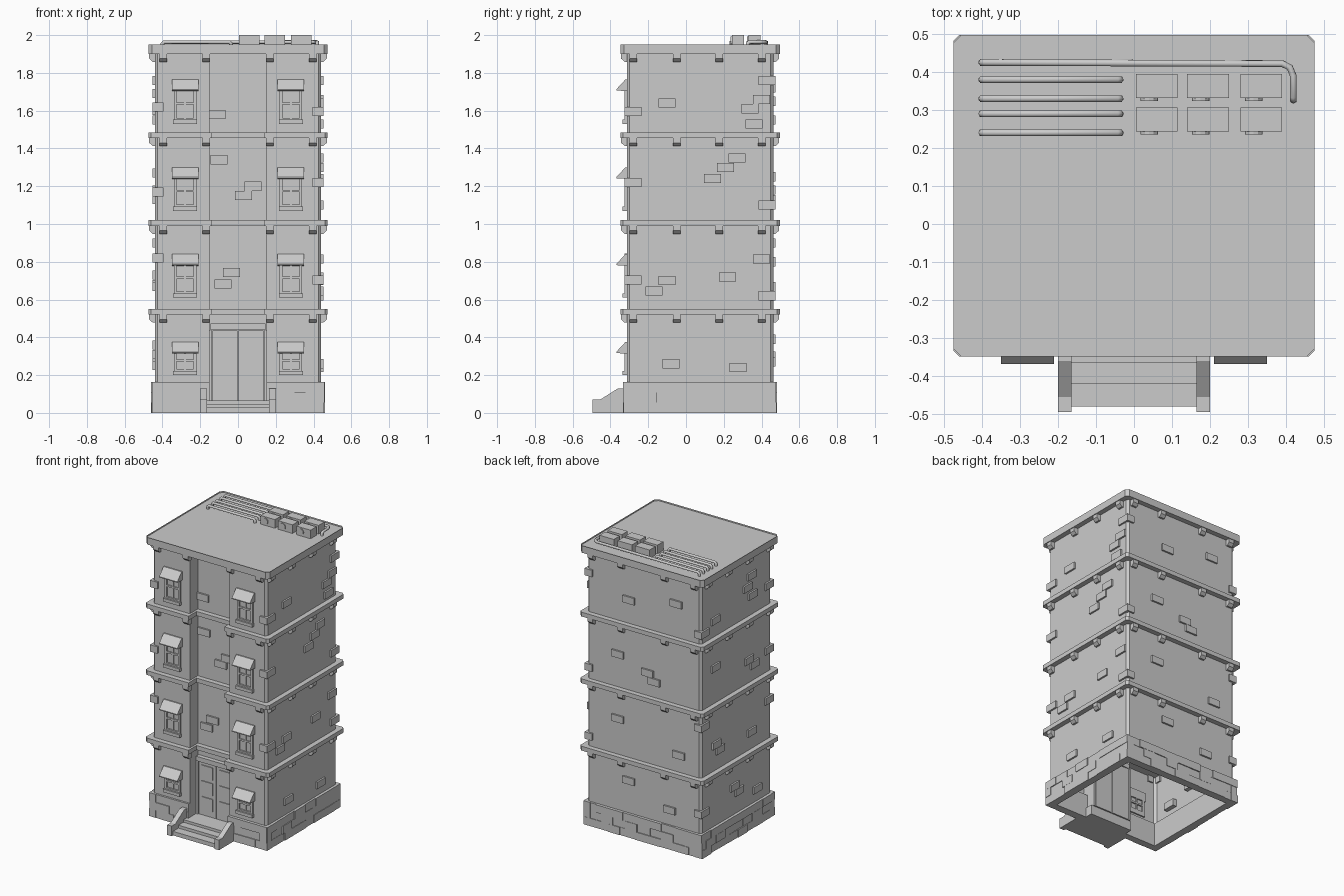
import bpy, bmesh, math, random
from mathutils import Vector, Matrix

if "Cube" in bpy.data.objects:
    bpy.data.objects.remove(bpy.data.objects["Cube"])

random.seed(4)
HW, YB, YF, RY = 0.44, 0.462, -0.313, -0.225   # wall half width, back, front, recess
LEDGES = [(0.52, 0.55), (0.99, 1.02), (1.455, 1.485)]
XYZ = lambda a, b, t: (a, b, t)     # footprint going up
YZ = lambda a, b, t: (t, a, b)      # side profile going along x


def finish(name, bm):
    bmesh.ops.recalc_face_normals(bm, faces=bm.faces)
    me = bpy.data.meshes.new(name)
    bm.to_mesh(me)
    bm.free()
    ob = bpy.data.objects.new(name, me)
    bpy.context.collection.objects.link(ob)
    return ob


def prism(bm, pts, t0, t1, place, caps=True):
    a = [bm.verts.new(place(p, q, t0)) for p, q in pts]
    b = [bm.verts.new(place(p, q, t1)) for p, q in pts]
    for i in range(len(pts)):
        j = (i + 1) % len(pts)
        bm.faces.new((a[i], a[j], b[j], b[i]))
    if caps:
        bm.faces.new(a)
        return bm.faces.new(b)


def box(bm, x0, x1, y0, y1, z0, z1):
    prism(bm, [(x0, y0), (x1, y0), (x1, y1), (x0, y1)], z0, z1, XYZ)


def footprint(o, c, recess=True):
    """Chamfered plan, grown outward by o, with the entrance recess."""
    h, b, f, r = HW + o, YB + o, YF - o, 0.152 - 0.4 * o
    half = [(r, RY - o), (r, f)] if recess else []
    half += [(h - c, f), (h, f + c), (h, b - c), (h - c, b)]
    return half + [(-x, y) for x, y in reversed(half)]


# Walls: open-bottomed shell
bm = bmesh.new()
prism(bm, footprint(0, 0.015), 0, 1.9, XYZ, caps=False)
finish("walls", bm)

# Storey ledges
bm = bmesh.new()
for z0, z1 in LEDGES:
    prism(bm, footprint(0.035, 0.015), z0, z1, XYZ)
finish("storey_ledges", bm)

# Roof slab with a sunken top
bm = bmesh.new()
top = prism(bm, footprint(0.035, 0.02, False), 1.9, 1.95, XYZ)
bmesh.ops.inset_region(bm, faces=[top], thickness=0.018)
for v in top.verts:
    v.co.z -= 0.01
finish("roof_slab", bm)

# Brackets under ledges and roof
bm = bmesh.new()
prof = [(-0.01, 0), (0.03, 0), (0.03, -0.025), (0.012, -0.042), (-0.01, -0.042)]
for z in [l[0] for l in LEDGES] + [1.9]:
    for c in (-0.395, -0.167, 0.167, 0.395):
        prism(bm, prof, c - 0.02, c + 0.02, lambda a, b, t: (t, YF - a, z + b))
        prism(bm, prof, c - 0.02, c + 0.02, lambda a, b, t: (t, YB + a, z + b))
    for c in (-0.28, -0.05, 0.175, 0.40):
        for s in (-1, 1):
            prism(bm, prof, c - 0.02, c + 0.02, lambda a, b, t: (s * (HW + a), t, z + b))
finish("brackets", bm)

# Base course: three staggered brick rows on every side
bm = bmesh.new()


def brick_row(p0, p1, z, shift):
    p0, p1 = Vector(p0), Vector(p1)
    d = (p1 - p0).normalized()
    n = Vector((d.y, -d.x))
    L, t = (p1 - p0).length, 0.0
    step = 0.05 if shift else 0.1
    while t < L - 1e-4:
        e = L if L - t - step < 0.04 else t + step
        o = random.uniform(0.012, 0.021)
        quad = [p0 + d * t + n * o, p0 + d * e + n * o, p0 + d * e - n * 0.035, p0 + d * t - n * 0.035]
        prism(bm, quad, z, z + 0.0545, XYZ)
        t, step = e, random.uniform(0.085, 0.12)


for row in range(3):
    for a, b in [((-HW - .015, YF), (-.152, YF)), ((.152, YF), (HW + .015, YF)), ((HW, YF - .015), (HW, YB + .015)),
                 ((HW + .015, YB), (-HW - .015, YB)), ((-HW, YB + .015), (-HW, YF - .015))]:
        brick_row(a, b, row * 0.0545, row % 2)
finish("base_bricks", bm)

# Scattered raised wall bricks
bm = bmesh.new()
W, H, D = 0.045, 0.024, 0.012
for y, z in [(.40, 1.66), (.34, 1.61), (.36, 1.53), (-.1, 1.64), (.27, 1.35), (.21, 1.30), (.14, 1.24),
             (.22, .72), (.40, .815), (-.1, .70), (-.17, .645), (.275, .24), (-.08, .26)]:
    box(bm, HW - 0.03, HW + D, y - W, y + W, z - H, z + H)
for y, z in [(-.09, 1.76), (-.045, 1.69), (-.1, 1.62), (.31, 1.6), (-.12, 1.13), (-.06, 1.18), (.31, 1.27),
             (.3, .73), (.26, .68), (-.09, .67), (.1, .36), (.05, .31), (-.15, .25)]:
    box(bm, -HW - D, -HW + 0.03, y - W, y + W, z - H, z + H)
for x, z in [(.115, 1.65), (-.25, 1.72), (.2, 1.25), (-.03, 1.18), (-.08, 1.13), (-.27, .67), (.2, .8),
             (.115, .39), (-.2, .27)]:
    box(bm, x - W, x + W, YB - 0.03, YB + D, z - H, z + H)
for x, z in [(-.11, 1.58), (-.035, .743), (-.08, .683), (.08, 1.2), (-.1, 1.34), (.03, 1.15)]:
    box(bm, x - W, x + W, RY - D, RY + 0.03, z - H, z + H)
# Bricks wrapping the corners
for sx, y0, z in [(1, YF - D, 1.595), (1, YF - D, .703), (1, YF - D, 1.22), (-1, YF - D, 1.62),
                  (-1, YF - D, .82), (-1, YF - D, 1.17), (1, YB + D - .09, 1.76), (1, YB + D - .09, 1.1),
                  (1, YB + D - .09, .62), (-1, YB + D - .09, 1.55), (-1, YB + D - .09, .9), (-1, YB + D - .09, .3)]:
    x0, x1 = sorted((sx * (HW + D), sx * (HW - 0.045)))
    box(bm, x0, x1, y0, y0 + 0.09, z - H, z + H)
finish("raised_bricks", bm)

# Windows and awnings
frames, awn = bmesh.new(), bmesh.new()
for top_z, low in [(.375, .20), (.84, .61), (1.30, 1.07), (1.765, 1.53)]:
    for cx in (-.28, .28):
        def bar(x0, x1, z0, z1, d):
            box(frames, cx + x0, cx + x1, YF - d, YF + 0.01, z0, z1)
        for s in (-1, 1):
            bar(*sorted((s * .06, s * .045)), low + .02, top_z - .01, .012)
        bar(-.045, .045, top_z - .025, top_z - .01, .012)
        bar(-.045, .045, low + .02, low + .032, .012)
        bar(-.005, .005, low + .03, top_z - .02, .007)
        mid = (low + top_z) / 2 - .01
        bar(-.045, .045, mid - .006, mid + .006, .009)
        bar(-.064, .064, low, low + .022, .024)
        prism(awn, [(YF + .01, top_z), (YF - .008, top_z), (YF - .056, top_z - .052), (YF - .056, top_z - .058),
                    (YF + .01, top_z - .062)], cx - .07, cx + .07, YZ)
finish("window_frames", frames)
finish("awnings", awn)

# Double door, lintel
bm = bmesh.new()
for s in (-1, 1):
    box(bm, *sorted((s * .002, s * .135)), RY - .012, RY + .01, .065, .435)
    box(bm, *sorted((s * .137, s * .152)), RY - .02, RY + .01, .065, .44)
    for z in (.11, .22, .33):
        box(bm, *sorted((s * .025, s * .112)), RY - .018, RY, z, z + .085)
box(bm, -.145, .145, RY - .03, RY + .01, .44, .472)
finish("double_door", bm)

# Entrance steps and sloped side walls
bm = bmesh.new()
prism(bm, [(-.48, 0), (-.48, .028), (-.42, .028), (-.42, .048), (-.365, .048), (-.365, .066), (RY, .066), (RY, 0)],
      -.165, .165, YZ)
finish("entrance_steps", bm)
bm = bmesh.new()
for x in (-.2, .165):
    prism(bm, [(-.495, 0), (-.495, .07), (-.455, .07), (-.36, .13), (-.31, .13), (-.31, 0)], x, x + .035, YZ)
finish("step_side_walls", bm)

# Rooftop air units with round fans
bm = bmesh.new()
for cx in (.06, .195, .335):
    for cy in (.275, .363):
        box(bm, cx - .055, cx + .055, cy - .032, cy + .032, 1.938, 2.0)
        m = Matrix.Translation((cx - .02, cy - .033, 1.97)) @ Matrix.Rotation(math.pi / 2, 4, 'X')
        bmesh.ops.create_cone(bm, cap_ends=True, segments=12, radius1=.023, radius2=.023, depth=.012, matrix=m)
finish("air_units", bm)


# Rooftop pipes
def pipe(name, pts):
    cu = bpy.data.curves.new(name, 'CURVE')
    cu.dimensions = '3D'
    cu.bevel_depth, cu.bevel_resolution, cu.use_fill_caps = .01, 1, True
    sp = cu.splines.new('POLY')
    sp.points.add(len(pts) - 1)
    for p, co in zip(sp.points, pts):
        p.co = (*co, 1)
    ob = bpy.data.objects.new(name, cu)
    bpy.context.collection.objects.link(ob)
    bpy.ops.object.select_all(action='DESELECT')
    ob.select_set(True)
    bpy.context.view_layer.objects.active = ob
    bpy.ops.object.convert(target='MESH')


Z = 1.963
for i, y in enumerate((.24, .29, .33, .38)):
    pipe(f"roof_pipe_{i}", [(-.40, y, 1.935), (-.40, y, Z - .008), (-.392, y, Z), (-.045, y, Z),
                            (-.037, y, Z - .008), (-.037, y, 1.935)])
pipe("long_roof_pipe", [(-.40, .425, 1.935), (-.40, .425, Z - .008), (-.392, .425, Z), (.39, .422, Z),
                        (.41, .412, Z), (.419, .39, Z), (.419, .335, Z), (.419, .327, Z - .008), (.419, .327, 1.935)])
